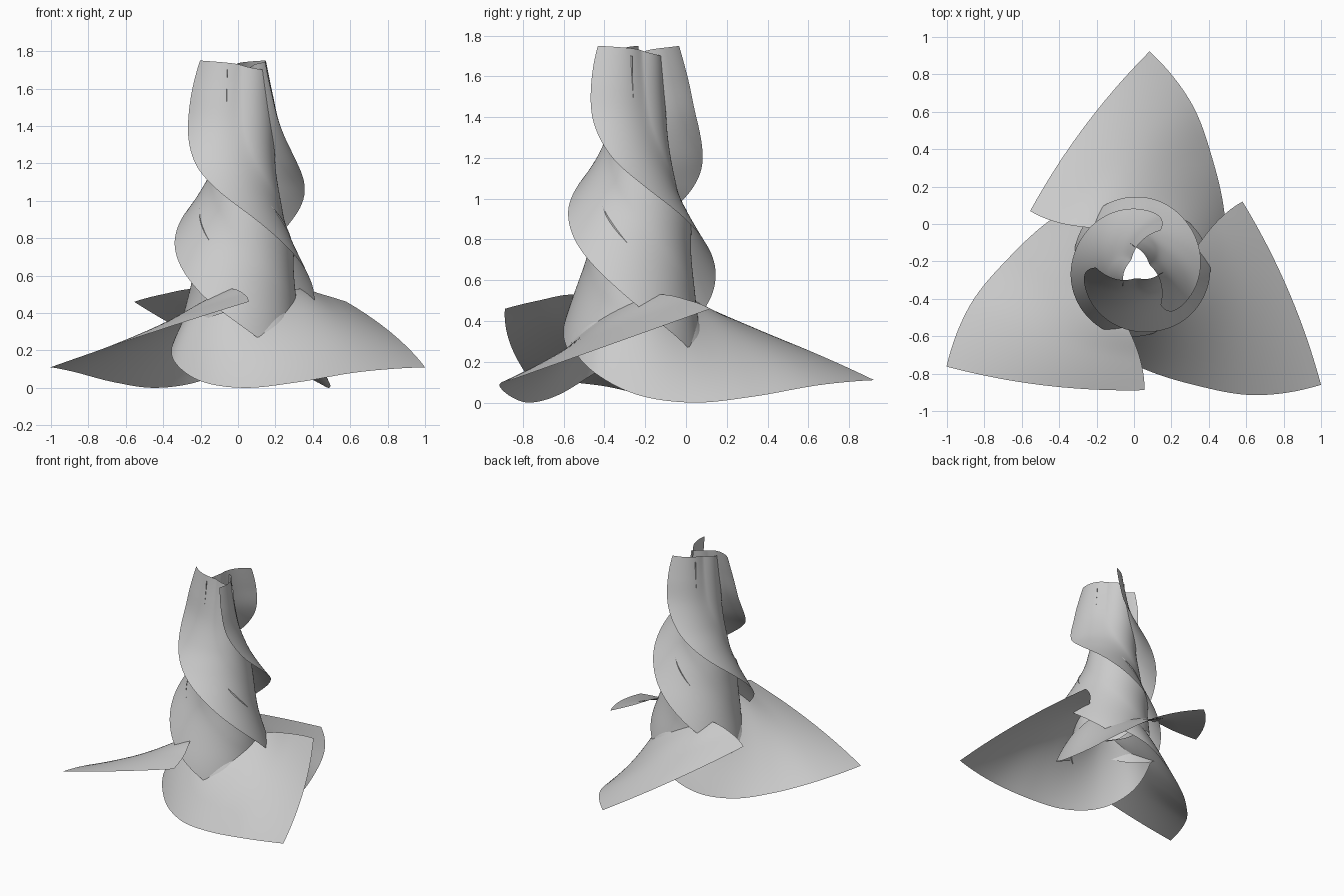
import bpy, math
from mathutils import Vector, Matrix

if "Cube" in bpy.data.objects:
    bpy.data.objects.remove(bpy.data.objects["Cube"])

CENTRE = Vector((0.027, -0.233, 0))


def smooth_sample(rows, t):
    """Catmull-Rom sample of a list of points, t in 0..1."""
    p = [Vector(r) for r in rows]
    p = [3 * p[0] - 3 * p[1] + p[2]] + p + [3 * p[-1] - 3 * p[-2] + p[-3]]
    f = t * (len(rows) - 1)
    i = min(int(f), len(rows) - 2)
    f -= i
    a, b, c, d = p[i:i + 4]
    return 0.5 * (2 * b + (c - a) * f + (2 * a - 5 * b + 4 * c - d) * f * f
                  + (3 * b - a - 3 * c + d) * f ** 3)


def sheet(name, grid, turn):
    """Smooth open sheet from a grid of points, turned about the centre axis."""
    rot = Matrix.Rotation(math.radians(turn), 3, 'Z')
    n = len(grid[0])
    verts = [rot @ (p - CENTRE) + CENTRE for row in grid for p in row]
    faces = [(r * n + c, r * n + c + 1, (r + 1) * n + c + 1, (r + 1) * n + c)
             for r in range(len(grid) - 1) for c in range(n - 1)]
    me = bpy.data.meshes.new(name)
    me.from_pydata(verts, [], faces)
    me.polygons.foreach_set("use_smooth", [True] * len(faces))
    bpy.context.collection.objects.link(bpy.data.objects.new(name, me))


# Base petal: lower rim, middle line and upper rim, outer edge first
rim = [(1, -.86, .11), (.65, -.915, .085), (.32, -.86, .03), (.03, -.765, 0),
       (-.21, -.62, .04), (-.35, -.42, .16), (-.31, -.16, .3)]
middle = [(.825, -.355, .29), (.6, -.42, .335), (.38, -.48, .345), (.13, -.555, .3),
          (-.1, -.52, .32), (-.26, -.38, .36), (-.24, -.16, .43)]
upper = [(.58, .12, .46), (.45, .02, .50), (.33, -.13, .53), (.2, -.33, .49),
         (.03, -.43, .47), (-.13, -.38, .5), (-.17, -.24, .55)]
base_grid = []
for j in range(25):
    base_grid.append([smooth_sample([smooth_sample(line, k / 48)
                                     for line in (rim, middle, upper)], j / 24)
                      for k in range(49)])

# Spire petal: height, edge angle, edge radius, body radius, inner rise, inner flare
levels = [(.27, 42, .36, .29, .25, -.03), (.45, 4, .38, .28, .12, -.01),
          (.60, -23, .38, .265, .05, .01), (.75, -50, .37, .245, 0, .024),
          (.90, -79, .35, .22, 0, .033), (1.07, -117, .33, .185, 0, .02),
          (1.22, -147, .315, .15, -.01, .03), (1.40, -169, .30, .11, -.03, .043),
          (1.58, -177, .275, .08, -.04, .05), (1.75, -180, .23, .058, -.05, .06)]
SWEEP = 165
spire_grid = []
for j in range(73):
    z, angle, edge, body, rise, flare = smooth_sample(levels, j / 72)
    row = []
    for k in range(41):
        u = k / 40
        if u < 0.5:
            r = body + (edge - body) * (1 - u / 0.5) ** 2
        else:
            r = body + flare * ((u - 0.5) / 0.5) ** 2
        a = math.radians(angle + SWEEP * u)
        row.append(CENTRE + Vector((r * math.cos(a), r * math.sin(a), z + rise * u)))
    spire_grid.append(row)

# Three-fold repeat
for n in range(3):
    sheet(f"base_petal_{n + 1}", base_grid, 120 * n)
    sheet(f"spire_petal_{n + 1}", spire_grid, 120 * n)
